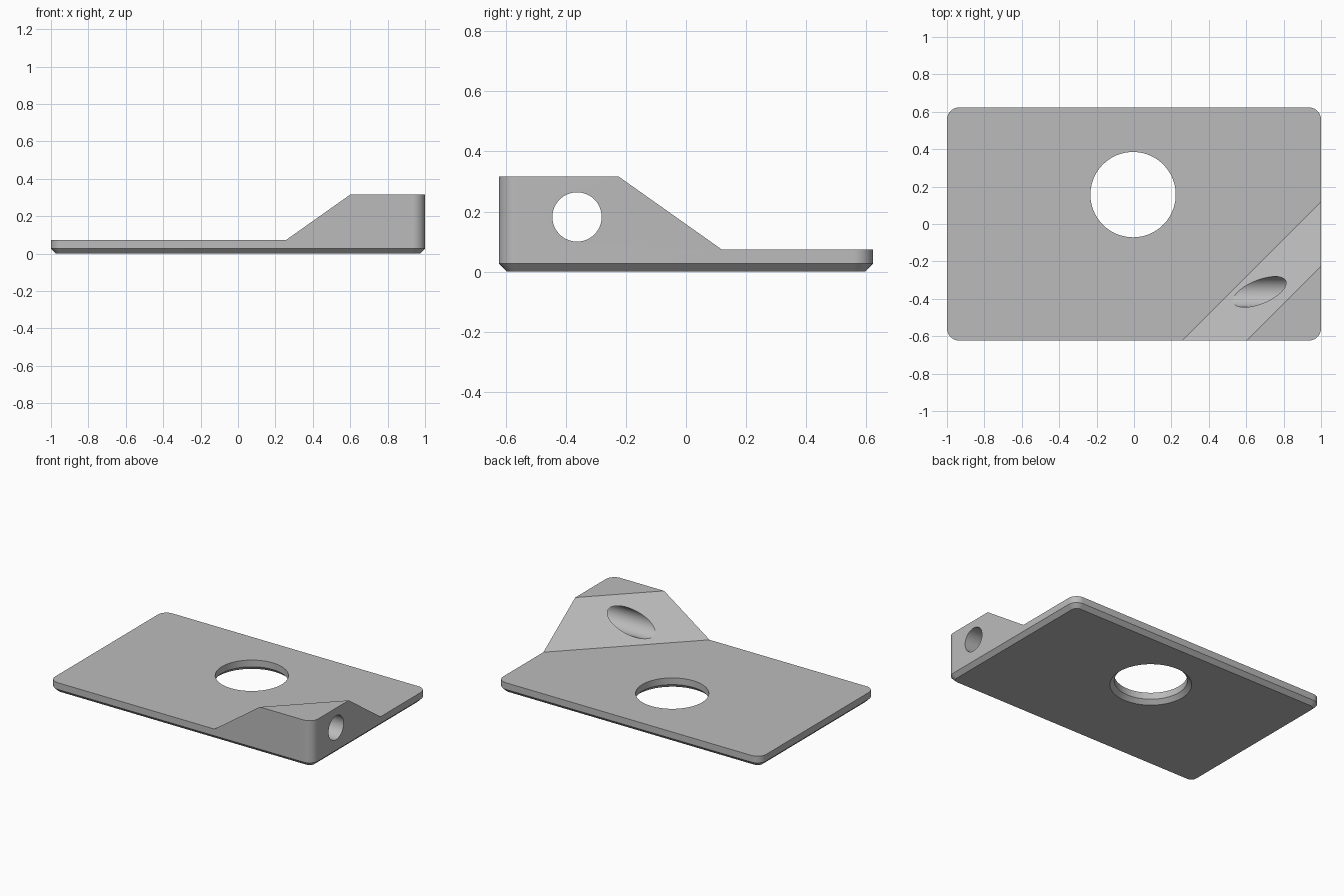
import bpy, bmesh, math
from mathutils import Matrix, Vector

cube = bpy.data.objects.get("Cube")
if cube:
    bpy.data.objects.remove(cube, do_unlink=True)

HALF_X, HALF_Y, RADIUS = 1.0, 0.623, 0.065
CHAMFER, PLATE_TOP, BLOCK_TOP = 0.027, 0.073, 0.317

grey = bpy.data.materials.new("plain_grey")
grey.use_nodes = True
colour = (0.5, 0.5, 0.5, 1)
grey.diffuse_color = colour
grey.node_tree.nodes["Principled BSDF"].inputs["Base Color"].default_value = colour


def loft(name, rings):
    """Solid made by joining closed rings of points, capped at both ends."""
    bm = bmesh.new()
    loops = [[bm.verts.new(p) for p in ring] for ring in rings]
    n = len(loops[0])
    for a, b in zip(loops, loops[1:]):
        for i in range(n):
            j = (i + 1) % n
            bm.faces.new((a[i], a[j], b[j], b[i]))
    bm.faces.new(loops[0][::-1])
    bm.faces.new(loops[-1])
    bmesh.ops.recalc_face_normals(bm, faces=bm.faces)
    mesh = bpy.data.meshes.new(name)
    bm.to_mesh(mesh)
    bm.free()
    mesh.materials.append(grey)
    obj = bpy.data.objects.new(name, mesh)
    bpy.context.collection.objects.link(obj)
    return obj


def rounded_ring(inset, z, steps=16):
    r = RADIUS - inset
    pts = []
    for quarter, (sx, sy) in enumerate([(1, 1), (-1, 1), (-1, -1), (1, -1)]):
        for i in range(steps + 1):
            a = (quarter + i / steps) * math.pi / 2
            pts.append((sx * (HALF_X - RADIUS) + r * math.cos(a),
                        sy * (HALF_Y - RADIUS) + r * math.sin(a), z))
    return pts


def circle_ring(r, z, matrix, steps=96):
    angles = [2 * math.pi * i / steps for i in range(steps)]
    return [matrix @ Vector((r * math.cos(a), r * math.sin(a), z)) for a in angles]


# Body with a chamfered lower rim, at the full height of the corner block
body = loft("plate_with_corner_block", [
    rounded_ring(CHAMFER, 0), rounded_ring(0, CHAMFER), rounded_ring(0, BLOCK_TOP)])

# Cutter that lowers the plate and leaves a diagonal slope on the corner block
foot, crest = 0.88, 1.225
over = 0.1
run = (crest - foot) / (BLOCK_TOP - PLATE_TOP) * over
section = [(-4, PLATE_TOP), (foot, PLATE_TOP),
           (crest + run, BLOCK_TOP + over), (-4, BLOCK_TOP + over)]
slope_cutter = loft("slope_cutter", [
    [(u / 2 + t, -u / 2 + t, z) for u, z in section] for t in (-3, 3)])

# Large plate hole, chamfered below
at_hole = Matrix.Translation((-0.005, 0.157, 0))
hole_cutter = loft("plate_hole_cutter", [
    circle_ring(r, z, at_hole) for r, z in
    [(0.228 + 2 * CHAMFER, -CHAMFER), (0.228, CHAMFER), (0.228, 0.5)]])

# Bore through the corner block, running side to side
along_x = Matrix.Translation((0, -0.363, 0.182)) @ Matrix.Rotation(math.pi / 2, 4, "Y")
bore_cutter = loft("bore_cutter", [circle_ring(0.082, x, along_x) for x in (0.3, 1.3)])

# Cut the body
bpy.ops.object.select_all(action="DESELECT")
bpy.context.view_layer.objects.active = body
body.select_set(True)
for cutter in (slope_cutter, hole_cutter, bore_cutter):
    mod = body.modifiers.new(cutter.name, "BOOLEAN")
    mod.operation = "DIFFERENCE"
    mod.solver = "EXACT"
    mod.object = cutter
    bpy.ops.object.modifier_apply(modifier=mod.name)
    bpy.data.objects.remove(cutter, do_unlink=True)

bpy.ops.object.shade_smooth_by_angle(angle=math.radians(25))
